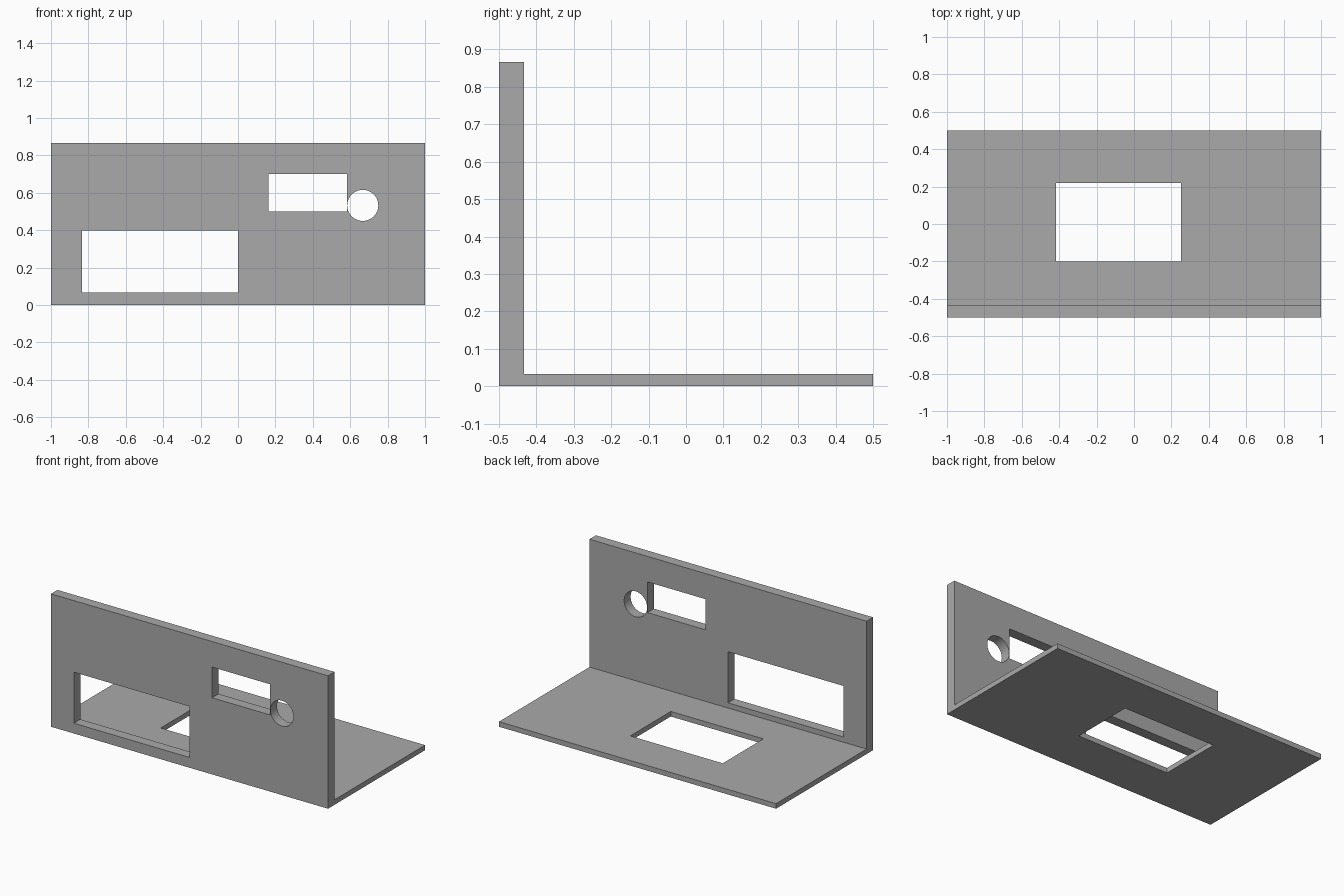
import bpy
import bmesh
import math
from mathutils import Matrix, Vector

default = bpy.data.objects.get("Cube")
if default:
    bpy.data.objects.remove(default, do_unlink=True)

grey = bpy.data.materials.new("plain grey")
grey.use_nodes = True
grey.diffuse_color = (0.4, 0.4, 0.4, 1)
grey.node_tree.nodes["Principled BSDF"].inputs["Base Color"].default_value = (0.4, 0.4, 0.4, 1)

LENGTH, DEPTH, HEIGHT = 2.0, 1.0, 0.867
WALL, FLOOR = 0.067, 0.033
FRONT = -DEPTH / 2


def make_object(name, bm):
    bmesh.ops.recalc_face_normals(bm, faces=bm.faces)
    mesh = bpy.data.meshes.new(name)
    bm.to_mesh(mesh)
    bm.free()
    mesh.materials.append(grey)
    obj = bpy.data.objects.new(name, mesh)
    bpy.context.collection.objects.link(obj)
    return obj


def box_cutter(name, low, high):
    low, high = Vector(low), Vector(high)
    bm = bmesh.new()
    bmesh.ops.create_cube(bm, size=1, matrix=Matrix.Translation((low + high) / 2)
                          @ Matrix.Diagonal(high - low).to_4x4())
    return make_object(name, bm)


def round_cutter(name, x, z, radius):
    bm = bmesh.new()
    bmesh.ops.create_cone(bm, cap_ends=True, segments=64, radius1=radius, radius2=radius,
                          depth=0.3, matrix=Matrix.Translation((x, FRONT, z))
                          @ Matrix.Rotation(math.pi / 2, 4, "X"))
    return make_object(name, bm)


# L-shaped panel: side profile extruded along its length
profile = [(FRONT, 0), (-FRONT, 0), (-FRONT, FLOOR), (FRONT + WALL, FLOOR),
           (FRONT + WALL, HEIGHT), (FRONT, HEIGHT)]
bm = bmesh.new()
side = bm.faces.new([bm.verts.new((-LENGTH / 2, y, z)) for y, z in profile])
extruded = bmesh.ops.extrude_face_region(bm, geom=[side])["geom"]
bmesh.ops.translate(bm, vec=(LENGTH, 0, 0),
                    verts=[v for v in extruded if isinstance(v, bmesh.types.BMVert)])
panel = make_object("angle_panel", bm)

# Openings in the front wall and the floor
near, far = FRONT - 0.1, FRONT + WALL + 0.1
cutters = [
    box_cutter("large_window_cutter", (-0.835, near, 0.067), (0, far, 0.4)),
    box_cutter("small_window_cutter", (0.163, near, 0.5), (0.582, far, 0.7)),
    round_cutter("round_hole_cutter", 0.667, 0.533, 0.083),
    box_cutter("floor_opening_cutter", (-0.418, -0.2, -0.1), (0.25, 0.218, 0.1)),
]
bpy.ops.object.select_all(action="DESELECT")
panel.select_set(True)
bpy.context.view_layer.objects.active = panel
for cutter in cutters:
    cut = panel.modifiers.new(cutter.name, "BOOLEAN")
    cut.operation = "DIFFERENCE"
    cut.solver = "EXACT"
    cut.object = cutter
    bpy.ops.object.modifier_apply(modifier=cut.name)
    bpy.data.objects.remove(cutter, do_unlink=True)

# Smooth the round hole while keeping the edges crisp
bpy.ops.object.shade_smooth_by_angle(angle=math.radians(30))
